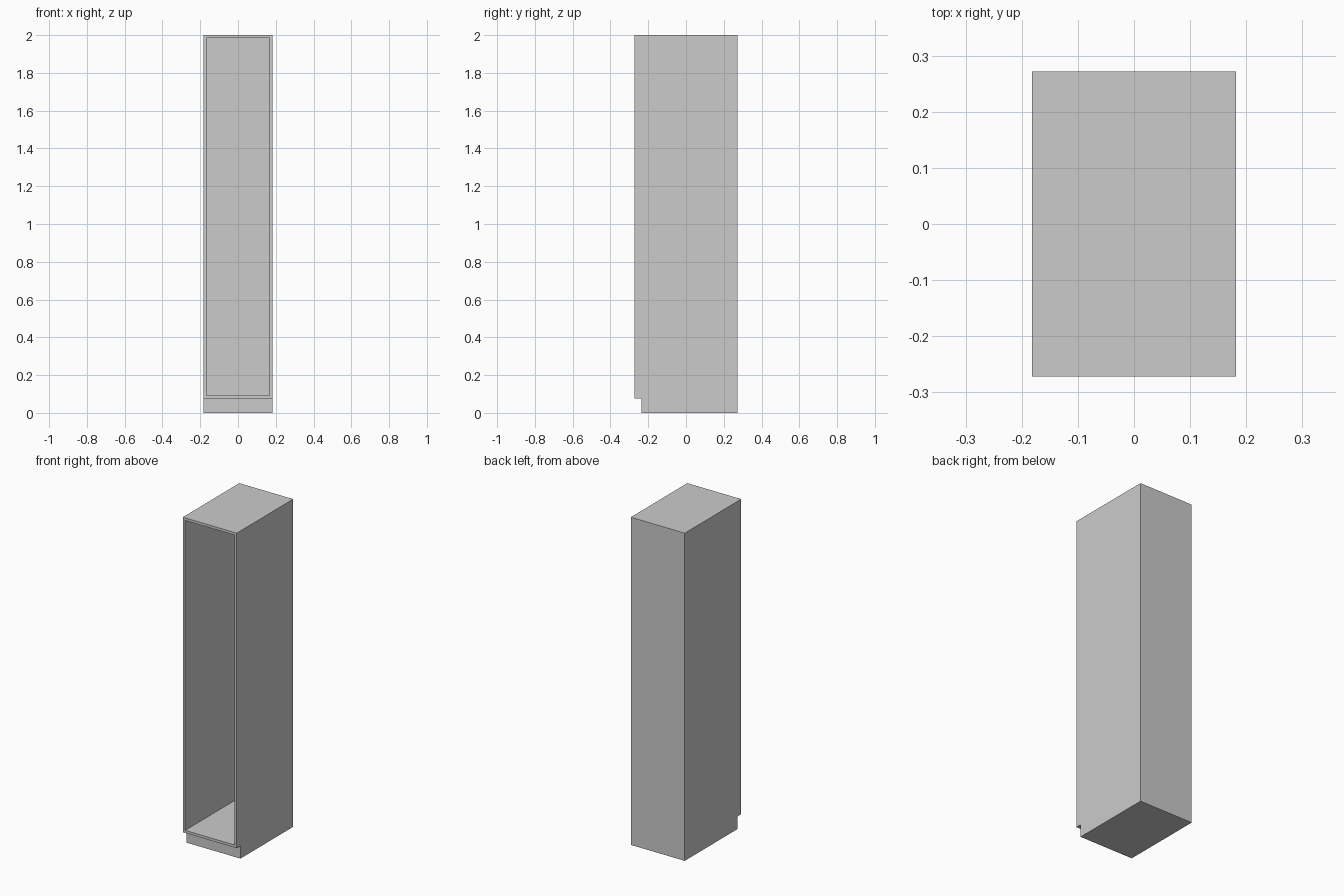
import bpy

old = bpy.data.objects.get("Cube")
if old:
    bpy.data.objects.remove(old, do_unlink=True)

# Overall half-sizes, height, board thickness and plinth
HX, HY, TOP = 0.182, 0.272, 2.0
T = 0.016
PLINTH_Z, PLINTH_Y = 0.077, -0.236

grey = bpy.data.materials.new("cabinet grey")
grey.use_nodes = True
colour = (0.6, 0.6, 0.6, 1)
grey.diffuse_color = colour
grey.node_tree.nodes["Principled BSDF"].inputs["Base Color"].default_value = colour


def box(name, lo, hi):
    """Axis-aligned box between two corners."""
    bpy.ops.mesh.primitive_cube_add(size=1, location=[(a + b) / 2 for a, b in zip(lo, hi)])
    ob = bpy.context.object
    ob.name = name
    ob.scale = [b - a for a, b in zip(lo, hi)]
    bpy.ops.object.transform_apply(location=False, rotation=False, scale=True)
    ob.data.materials.append(grey)
    return ob


# Carcass: an outer shell hollowed from the front
carcass = box("carcass", (-HX, -HY, PLINTH_Z), (HX, HY, TOP))
cutter = box("opening_cutter", (-HX + T, -HY - T, PLINTH_Z + T), (HX - T, HY - T, TOP - T))
cut = carcass.modifiers.new("opening", 'BOOLEAN')
cut.object = cutter
cut.solver = 'EXACT'
bpy.context.view_layer.objects.active = carcass
bpy.ops.object.modifier_apply(modifier=cut.name)
bpy.data.objects.remove(cutter, do_unlink=True)

# Recessed plinth below
box("plinth", (-HX, PLINTH_Y, 0), (HX, HY, PLINTH_Z))
